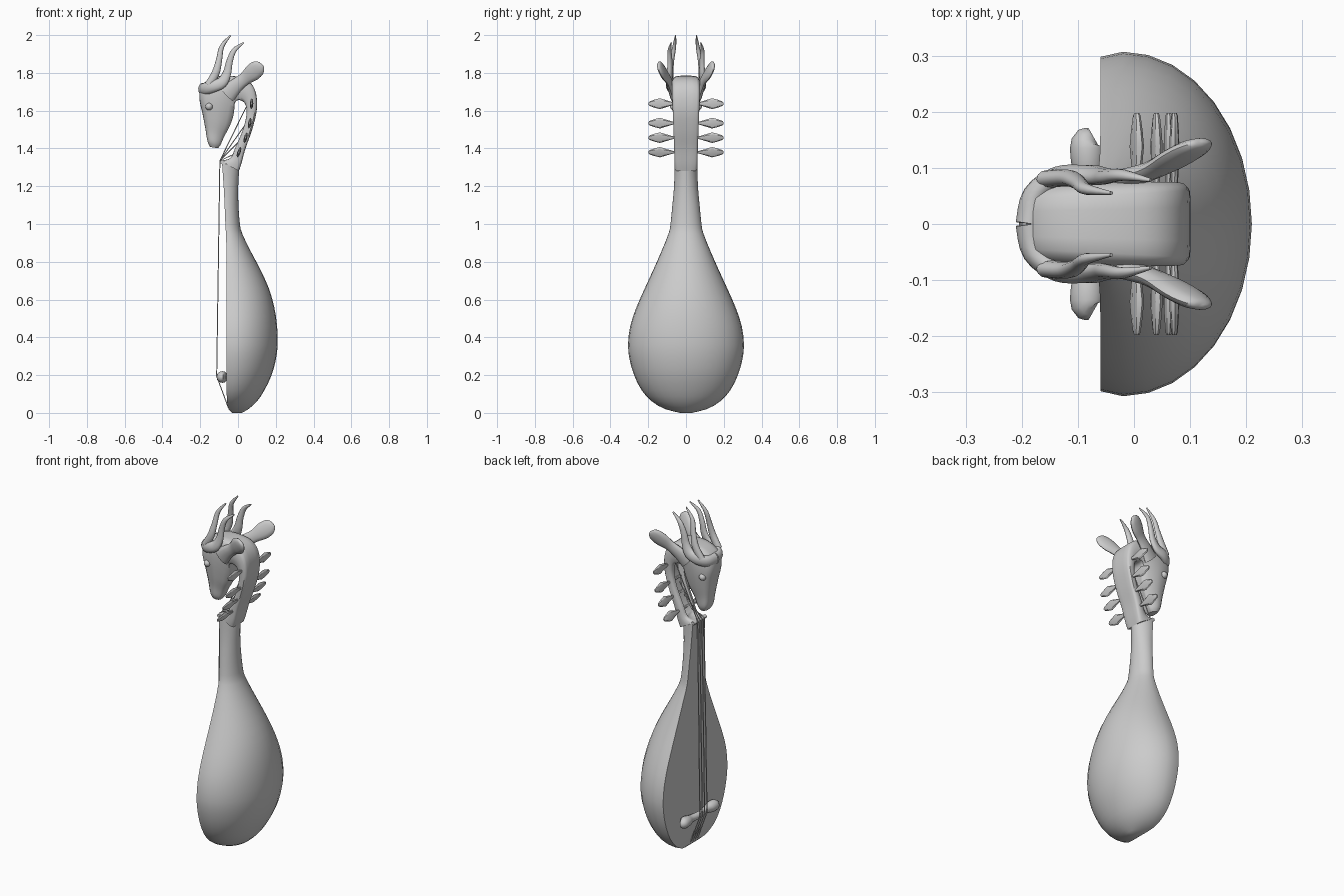
import bpy, bmesh
from math import sin, cos, pi, radians
from mathutils import Vector


def spline(rows, n):
    """Catmull-Rom interpolation of any rows of numbers."""
    out = []
    for i in range(len(rows) - 1):
        p = [rows[max(0, min(len(rows) - 1, i + k))] for k in (-1, 0, 1, 2)]
        for j in range(n):
            t = j / n
            out.append([0.5 * (2 * b + (c - a) * t + (2 * a - 5 * b + 4 * c - d) * t * t
                               + (3 * b - a - 3 * c + d) * t ** 3) for a, b, c, d in zip(*p)])
    return out + [list(rows[-1])]


def loft(name, rings, mirror=False, angle=40):
    """Skin closed rings, cap both ends, optionally mirror across y = 0."""
    bm = bmesh.new()
    vs = [[bm.verts.new(p) for p in r] for r in rings]
    n = len(vs[0])
    for a, b in zip(vs, vs[1:]):
        for i in range(n):
            k = (i + 1) % n
            bm.faces.new((a[i], a[k], b[k], b[i]))
    bm.faces.new(vs[0])
    bm.faces.new(vs[-1])
    bmesh.ops.recalc_face_normals(bm, faces=bm.faces)
    me = bpy.data.meshes.new(name)
    bm.to_mesh(me)
    bm.free()
    ob = bpy.data.objects.new(name, me)
    bpy.context.collection.objects.link(ob)
    bpy.ops.object.select_all(action='DESELECT')
    ob.select_set(True)
    bpy.context.view_layer.objects.active = ob
    bpy.ops.object.shade_smooth_by_angle(angle=radians(angle))
    if mirror:
        m = ob.modifiers.new("mirror", 'MIRROR')
        m.use_axis = (False, True, False)
        m.use_clip = False
        m.use_mirror_merge = False
    return ob


def tube(name, rows, ref, n=4, sides=12, mirror=False, angle=50):
    """Elliptical tube; rows are x, y, z, radius along ref, other radius."""
    rows = spline(rows, n) if n > 1 else rows
    pts = [Vector(r[:3]) for r in rows]
    rings = []
    for i, r in enumerate(rows):
        t = (pts[min(i + 1, len(pts) - 1)] - pts[max(i - 1, 0)]).normalized()
        a = Vector(ref)
        a = (a - t * a.dot(t)).normalized()
        b = t.cross(a)
        rings.append([pts[i] + a * r[3] * cos(2 * pi * k / sides)
                      + b * r[4] * sin(2 * pi * k / sides) for k in range(sides)])
    return loft(name, rings, mirror, angle)


# Body and neck: flat soundboard facing -x, rounded back (z, half width, back x, front x, tilt)
body = [(0, .03, .02, -.03, 0), (.02, .11, .055, -.05, 0), (.06, .18, .1, -.058, 0),
        (.12, .235, .14, -.06, 0), (.2, .275, .178, -.06, 0), (.28, .298, .2, -.06, 0),
        (.36, .307, .21, -.06, 0), (.46, .295, .207, -.06, 0), (.56, .262, .192, -.06, 0),
        (.66, .218, .163, -.06, 0), (.76, .172, .118, -.06, 0), (.86, .128, .065, -.061, 0),
        (.95, .092, .022, -.064, 0), (1.0, .082, .01, -.067, 0), (1.1, .072, .002, -.071, 0),
        (1.2, .063, .001, -.076, 0), (1.305, .06, .006, -.085, .55)]
rings = []
for z, w, bk, fr, tilt in spline(body, 2):
    cx = fr + (bk - fr) * .15
    ring = [(fr, -.97 * w)]
    for k in range(17):
        a = pi * k / 16 - pi / 2
        ring.append((cx + (bk - cx) * cos(a), w * sin(a)))
    ring.append((fr, .97 * w))
    rings.append([(x, y, z - tilt * (x - (bk + fr) / 2)) for x, y in ring])
loft("body", rings)

# Pegbox curling over into the animal head
# (outer x, outer z, inner x, inner z, half width, outer roundness, groove depth, inner narrowing)
head = [(.005, 1.28, -.092, 1.335, .06, .8, 0, .9), (.018, 1.32, -.04, 1.35, .061, .8, .1, .9),
        (.04, 1.4, -.012, 1.41, .063, .8, .55, .9), (.075, 1.5, .026, 1.5, .066, .8, .6, .9),
        (.1, 1.61, .045, 1.58, .07, .8, .6, .9), (.09, 1.71, .038, 1.635, .074, .8, .3, .9),
        (.04, 1.768, .012, 1.655, .075, .75, 0, .9), (-.05, 1.785, -.008, 1.652, .074, .7, 0, .9),
        (-.13, 1.775, -.018, 1.635, .074, .65, 0, .8), (-.19, 1.735, -.02, 1.605, .074, .6, 0, .7),
        (-.205, 1.67, -.027, 1.565, .07, .55, 0, .6), (-.187, 1.58, -.045, 1.515, .06, .55, 0, .55),
        (-.172, 1.5, -.072, 1.465, .048, .55, 0, .55), (-.162, 1.44, -.092, 1.42, .042, .55, 0, .6),
        (-.148, 1.408, -.106, 1.401, .03, .55, 0, .6)]
rings = []
for bx, bz, fx, fz, w, r, g, jaw in spline(head, 4):
    half = [(1, r * .5), (.985, r), (.93, (1 + r) / 2), (.8, 1), (.45, 1), (.15, (1 + jaw) / 2),
            (.02, jaw * .9), (0, jaw * .68), (max(g, 0), jaw * .6)]
    ring = half + [(u, -y) for u, y in reversed(half)]
    rings.append([(fx + (bx - fx) * u, y * w, fz + (bz - fz) * u) for u, y in ring])
loft("pegbox_and_head", rings, angle=45)

# Antlers: a thick brow band sweeping round the forehead, plus an upright branch
tube("antlers", [(-.187, 0, 1.715, .024, .033), (-.175, .05, 1.715, .024, .033),
                 (-.135, .083, 1.728, .02, .032), (-.085, .088, 1.75, .017, .03),
                 (-.058, .085, 1.80, .015, .023), (-.045, .085, 1.86, .013, .018),
                 (-.02, .087, 1.92, .01, .013), (.03, .078, 1.96, .003, .004)],
     (-.3, 1, 0), mirror=True)
tube("antler_branches", [(-.155, .08, 1.735, .016, .022), (-.118, .082, 1.80, .015, .021),
                         (-.1, .074, 1.87, .012, .016), (-.085, .062, 1.94, .01, .012),
                         (-.04, .055, 1.998, .003, .004)], (0, 1, 0), mirror=True)

# Ears
tube("ears", [(-.06, .066, 1.685, .02, .05), (-.01, .082, 1.733, .018, .038),
              (.035, .097, 1.768, .016, .034), (.075, .118, 1.80, .017, .045),
              (.105, .135, 1.826, .015, .042), (.122, .144, 1.84, .01, .026),
              (.127, .147, 1.845, .003, .006)], (0, 1, 0), mirror=True)

# Eyes
tube("eyes", [(-.153, .064 + .02 * sin(a), 1.622, .02 * cos(a), .02 * cos(a))
              for a in (-1.4, -.9, -.4, 0, .4, .8, 1.2, 1.5)], (1, 0, 0), n=1, mirror=True)

# Tuning pegs and the strings wound onto them
pegs = [(.005, 1.38), (.04, 1.457), (.062, 1.534), (.072, 1.637)]
for i, (x, z) in enumerate(pegs):
    tube(f"pegs_{i + 1}", [(x, y, z, a, b) for y, a, b in
                           ((0, .008, .007), (.07, .008, .006), (.1, .017, .008),
                            (.138, .029, .009), (.165, .022, .008), (.193, .012, .006),
                            (.198, .006, .004))],
         (.35 - .1 * i, 0, 1), n=1, sides=8, mirror=True, angle=30)
    y = -.033 + .022 * i
    tube(f"string_{i + 1}", [(px, py, pz, .003, .003) for px, py, pz in
                             ((-.052, y, .03), (-.113, y, .195), (-.096, y * .9, 1.335),
                              (x - .025, y * .7, z - .01))], (0, 1, 0), n=1, sides=6)

# Nut at the top of the neck
tube("nut", [(-.084, y, 1.328, .012, .01) for y in (-.058, .058)], (1, 0, 0), n=1, sides=8)

# Bridge: waisted bar with thick ends
tube("bridge", [(-.082 + c, y, .19, r, r) for y, r, c in
                ((-.155, .018, .01), (-.145, .03, 0), (-.11, .03, 0), (-.07, .021, 0),
                 (0, .019, -.008), (.07, .021, 0), (.11, .03, 0), (.145, .03, 0),
                 (.155, .018, .01))], (1, 0, 0), n=3)
